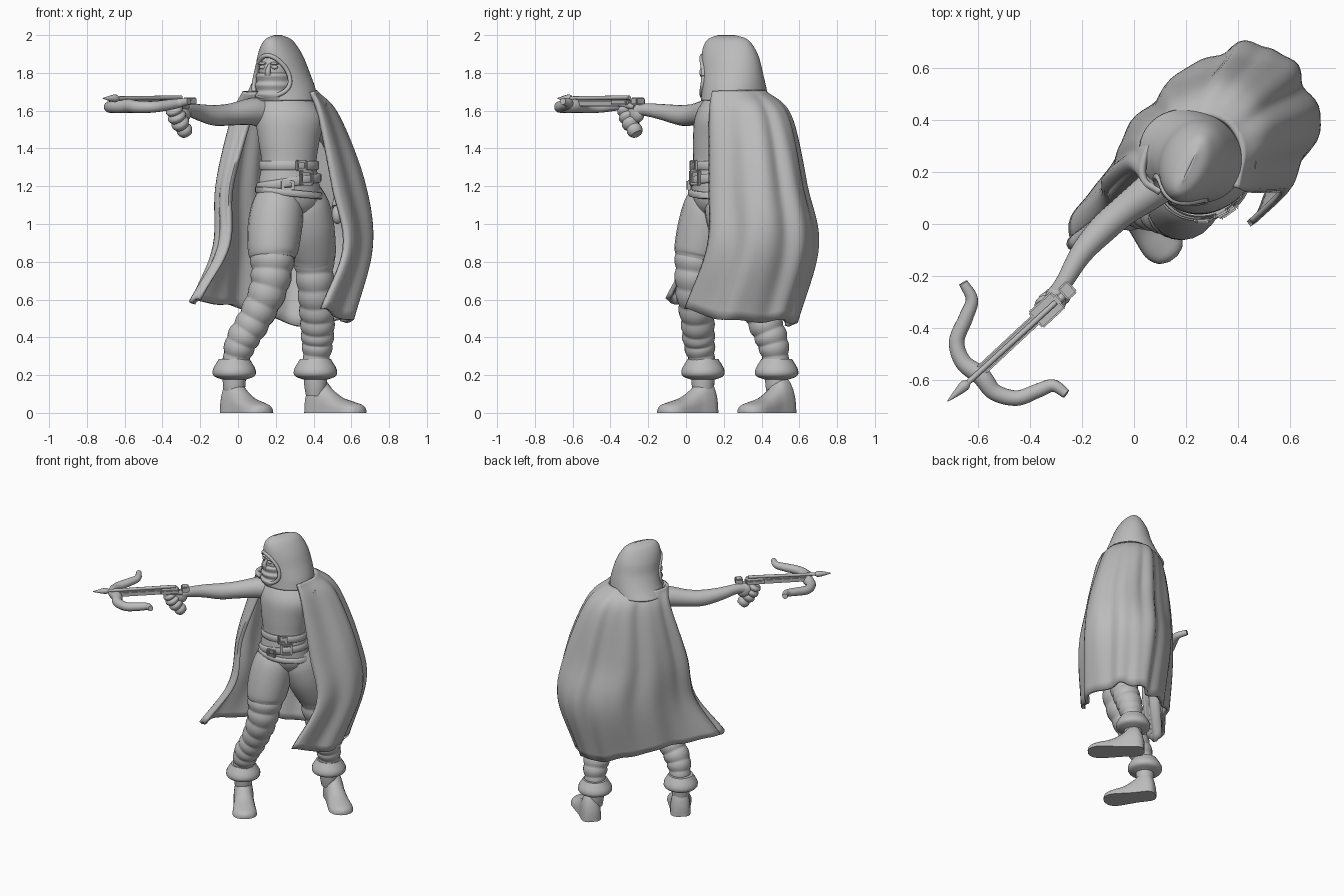
import bpy, bmesh
from math import sin, cos, pi, radians
from mathutils import Vector, Matrix

if "Cube" in bpy.data.objects:
    bpy.data.objects.remove(bpy.data.objects["Cube"])

grey = bpy.data.materials.new("stone grey")
grey.use_nodes = True
tone = (0.5, 0.5, 0.5, 1)
grey.diffuse_color = tone
grey.node_tree.nodes["Principled BSDF"].inputs["Base Color"].default_value = tone


def spline(points, n):
    """Smooth curve through points of any dimension, n steps per span."""
    p = [Vector(q) for q in points]
    p = [p[0] * 2 - p[1]] + p + [p[-1] * 2 - p[-2]]
    out = []
    for a, b, c, d in zip(p, p[1:], p[2:], p[3:]):
        for i in range(n):
            t = i / n
            out.append((b * 2 + (c - a) * t + (a * 2 - b * 5 + c * 4 - d) * t**2
                        + (b * 3 - a - c * 3 + d) * t**3) / 2)
    return out + [p[-2]]


def finish(name, bm, angle=50):
    bmesh.ops.recalc_face_normals(bm, faces=bm.faces)
    mesh = bpy.data.meshes.new(name)
    bm.to_mesh(mesh)
    bm.free()
    obj = bpy.data.objects.new(name, mesh)
    bpy.context.collection.objects.link(obj)
    mesh.materials.append(grey)
    bpy.ops.object.select_all(action='DESELECT')
    obj.select_set(True)
    bpy.context.view_layer.objects.active = obj
    bpy.ops.object.shade_smooth_by_angle(angle=radians(angle))
    return obj


def skin(name, rings, closed=True, cap=True, drop=None, angle=50):
    """Join rings of points into a surface; drop(i, j) leaves out a face."""
    bm = bmesh.new()
    grid = [[bm.verts.new(p) for p in ring] for ring in rings]
    m = len(grid[0])
    for i in range(len(grid) - 1):
        for j in range(m if closed else m - 1):
            k = (j + 1) % m
            if not (drop and drop(i, j)):
                bm.faces.new((grid[i][j], grid[i][k], grid[i + 1][k], grid[i + 1][j]))
    if closed and cap:
        bm.faces.new(grid[0])
        bm.faces.new(grid[-1])
    return finish(name, bm, angle)


def limb(name, points, n=6, wraps=0, depth=0.0, sides=20):
    """Round tube through (x, y, z, radius) points, with optional wound bands."""
    path = spline(points, n)
    rings = []
    ref = Vector((.62, -.71, .33))
    for i, p in enumerate(path):
        a, b = path[max(i - 1, 0)], path[min(i + 1, len(path) - 1)]
        d = (b - a).xyz.normalized()
        ref = (ref - d * ref.dot(d)).normalized()
        other = d.cross(ref)
        u = i / (len(path) - 1)
        rad = p.w * (1 - depth + 2 * depth * abs(sin(pi * u * wraps)))
        rings.append([p.xyz + (ref * cos(t) + other * sin(t)) * rad
                      for t in (2 * pi * j / sides for j in range(sides))])
    return skin(name, rings)


def oval(row, t, yaw):
    x, y, z, rx, ry = row
    a, b = rx * cos(t), ry * sin(t)
    return Vector((x + a * cos(yaw) - b * sin(yaw), y + a * sin(yaw) + b * cos(yaw), z))


def loft(name, rows, yaw, n=6, sides=40, cap=True, drop=None):
    rings = [[oval(r, 2 * pi * j / sides, yaw) for j in range(sides)] for r in spline(rows, n)]
    return skin(name, rings, cap=cap, drop=drop)


def ball(name, at, size, yaw=0.0):
    bm = bmesh.new()
    bmesh.ops.create_uvsphere(bm, u_segments=24, v_segments=16, radius=1)
    bm.transform(Matrix.Translation(at) @ Matrix.Rotation(yaw, 4, 'Z') @ Matrix.Diagonal((*size, 1)))
    return finish(name, bm)


def block(name, at, size, yaw, bevel=0.006):
    bm = bmesh.new()
    bmesh.ops.create_cube(bm, size=1)
    bm.transform(Matrix.Translation(at) @ Matrix.Rotation(yaw, 4, 'Z') @ Matrix.Diagonal((*size, 1)))
    bmesh.ops.bevel(bm, geom=bm.edges[:], offset=bevel, segments=2, affect='EDGES')
    return finish(name, bm)


def solidify(obj, thickness, offset):
    mod = obj.modifiers.new("thickness", 'SOLIDIFY')
    mod.thickness, mod.offset = thickness, offset


# Torso, tunic hem and belts, turned slightly to the left
turn = 0.3
loft("torso", [(.28, .18, 1.02, .08, .07), (.28, .17, 1.1, .155, .12), (.27, .16, 1.2, .165, .13),
               (.27, .16, 1.32, .148, .12), (.27, .17, 1.44, .165, .13), (.275, .19, 1.56, .185, .14),
               (.26, .2, 1.64, .15, .115), (.23, .21, 1.7, .08, .08), (.22, .21, 1.75, .06, .06)], turn)


def belt(name, z, width, rx, ry, tilt):
    rings = []
    for dr, dz in ((-.02, -width), (.004, -width), (.01, -width * .7), (.01, width * .7),
                   (.004, width), (-.02, width)):
        ring = [oval((.27, .16, z + dz, rx + dr, ry + dr), 2 * pi * j / 48, turn) for j in range(48)]
        rings.append([p + Vector((0, 0, tilt * (p.x - .27))) for p in ring])
    skin(name, rings, cap=False)


def buckle(name, angle, z, w, h, rx, ry):
    c = oval((.27, .16, z, rx + .01, ry + .01), angle, turn)
    yaw = angle + pi / 2 + turn
    side = Vector((cos(yaw), sin(yaw), 0))
    for s in (-1, 1):
        block(name + "_side", c + side * s * w, (.016, .022, 2 * h + .016), yaw)
        block(name + "_bar", c + Vector((0, 0, s * h)), (2 * w, .022, .016), yaw)


belt("upper_belt", 1.31, .024, .152, .123, 0)
belt("lower_belt", 1.22, .024, .164, .13, .15)
belt("tunic_hem", 1.165, .018, .172, .136, -.1)
buckle("upper_buckle", -1.4, 1.31, .026, .022, .155, .126)
buckle("middle_buckle", -1.25, 1.245, .035, .034, .166, .132)
buckle("lower_buckle", -1.85, 1.205, .027, .02, .166, .132)

# Legs: trousers, wound wraps, ankle cuffs and shoes
legs = {
    "right": ([(.225, .15, 1.17, .11), (.21, .125, 1.09, .137), (.195, .1, .98, .144),
               (.185, .07, .86, .134), (.185, .06, .815, .118)],
              [(.185, .06, .84, .118), (.165, .045, .67, .1), (.09, .06, .5, .088),
               (.015, .07, .37, .082), (-.02, .09, .24, .062)], (-.062, .15), -53, .355),
    "left": ([(.33, .2, 1.17, .11), (.35, .23, 1.09, .135), (.375, .26, .98, .135),
              (.395, .31, .86, .124), (.4, .33, .8, .112)],
             [(.4, .325, .84, .11), (.41, .35, .66, .094), (.42, .41, .5, .09),
              (.42, .46, .37, .082), (.41, .48, .24, .062)], (.375, .555), -42, .38)}
for side, (thigh, shin, heel, heading, length) in legs.items():
    limb(side + "_trouser", thigh)
    limb(side + "_leg_wrap", shin, 20, 8, .045)
    x, y = shin[-1][:2]
    limb(side + "_ankle_cuff", [(x, y, .175, .06), (x, y, .195, .108), (x, y, .23, .113), (x, y, .285, .082)])
    limb(side + "_ankle", [(x, y, .25, .064), (x, y, .15, .06), (x, y, .09, .05)])
    ahead = Vector((cos(radians(heading)), sin(radians(heading)), 0))
    across = Vector((-ahead.y, ahead.x, 0))
    rings = []
    for s, w, h in spline([(0, .03, .07), (.04, .053, .13), (.12, .066, .185), (.25, .068, .185), (.38, .068, .135),
                           (.58, .076, .085), (.8, .082, .06), (.94, .06, .045), (1, .02, .025)], 4):
        c = Vector((*heel, 0)) + ahead * s * length
        rings.append([c + across * w * cos(t) + Vector((0, 0, h * max(0, sin(t)) ** .8))
                      for t in (2 * pi * j / 24 for j in range(24))])
    skin(side + "_shoe", rings)

# Aiming arm with gripping fist, and resting arm beneath the cape
limb("right_arm", [(.17, .22, 1.58, .088), (.08, .14, 1.595, .073), (-.04, .05, 1.58, .058), (-.12, -.02, 1.575, .055),
                   (-.2, -.11, 1.59, .044), (-.26, -.21, 1.605, .034), (-.29, -.26, 1.6, .034)])
limb("left_arm", [(.4, .25, 1.6, .08), (.5, .32, 1.45, .062), (.55, .34, 1.3, .055),
                  (.55, .3, 1.16, .042), (.53, .25, 1.08, .036)])
ball("left_hand", (.525, .24, 1.05), (.03, .036, .05))
ball("right_palm", (-.295, -.265, 1.585), (.055, .035, .05), radians(45))
limb("right_fingers", [(-.345, -.325, 1.62, .04), (-.315, -.3, 1.55, .045), (-.27, -.26, 1.475, .035)], 20, 4, .12)
limb("right_thumb", [(-.27, -.27, 1.62, .016), (-.32, -.33, 1.635, .02), (-.36, -.35, 1.63, .012)])

# Crossbow: stock, grip housing, curled bow and bolt
aim = radians(43)
block("crossbow_stock", (-.44, -.425, 1.64), (.42, .045, .035), aim)
block("crossbow_housing", (-.335, -.33, 1.645), (.12, .085, .03), aim)
block("crossbow_butt", (-.255, -.255, 1.65), (.05, .06, .04), aim)
limb("crossbow_bow", [(-.655, -.225, 1.65, .018), (-.622, -.29, 1.64, .024), (-.645, -.36, 1.63, .028),
                      (-.68, -.45, 1.62, .03), (-.655, -.53, 1.62, .033), (-.585, -.585, 1.625, .037),
                      (-.535, -.645, 1.62, .033), (-.45, -.668, 1.62, .03), (-.37, -.64, 1.63, .028),
                      (-.31, -.62, 1.64, .024), (-.26, -.652, 1.65, .018)], 8, sides=14)
limb("bolt_shaft", [(-.3, -.3, 1.67, .011), (-.65, -.62, 1.665, .011)], sides=10)
limb("bolt_head", [(-.635, -.607, 1.665, .012), (-.65, -.62, 1.665, .021), (-.68, -.648, 1.665, .014),
                   (-.715, -.68, 1.665, .002)], 3, sides=10)

# Hood turned toward the aim, with a narrow crest and a rolled brim
look = -.45
hood_rows = [(.22, .26, 1.655, .205, .175), (.235, .255, 1.72, .175, .17), (.235, .245, 1.8, .14, .167),
             (.225, .235, 1.88, .114, .16), (.217, .225, 1.94, .084, .142), (.213, .22, 1.98, .05, .11),
             (.21, .215, 2.0, .002, .05)]
steps, sides = 8, 96
fine = spline(hood_rows, steps)
spread, mid, tall = .74, 1.782, .11


def in_face(i, j):
    t = 2 * pi * (j + .5) / sides - 1.5 * pi
    return (t / spread) ** 2 + ((fine[i][2] - mid) / tall) ** 2 < 1


hood = loft("hood", hood_rows, look, steps, sides, drop=in_face, cap=False)
solidify(hood, .02, -1)
brim = []
for k in range(33):
    t = 2 * pi * k / 32
    z = mid + tall * sin(t)
    row = min(fine, key=lambda r: abs(r[2] - z))
    p = oval((row[0], row[1], z, row[3], row[4]), 1.5 * pi + spread * cos(t), look)
    brim.append((*p, .012))
limb("hood_brim", brim, 3, sides=10)

# Head with eyes and nose, and a pleated face scarf
ball("head", (.205, .2, 1.81), (.09, .112, .13), look)
face = (.205, .2, 0, .09, .108)
for s in (-1, 1):
    p = oval(face, 1.5 * pi + s * .4, look)
    ball("eye", (p.x, p.y, 1.83), (.019, .012, .011), look)
    ball("brow", (p.x, p.y, 1.85), (.026, .014, .008), look)
limb("nose", [(.168, .1, 1.845, .008), (.158, .085, 1.81, .014), (.16, .092, 1.79, .018)])
loft("face_scarf", [(.2, .2, 1.8, .088, .118), (.2, .2, 1.785, .1, .128), (.2, .2, 1.755, .096, .118),
                    (.2, .2, 1.735, .106, .128), (.2, .2, 1.705, .1, .118), (.2, .2, 1.685, .115, .13),
                    (.21, .2, 1.65, .11, .115)], look)

# Cape: a spline sheet from collar to hem, with folds growing downward
collar = [(.1, .12), (.04, .17), (.05, .27), (.12, .35), (.21, .4), (.3, .41), (.37, .37), (.41, .28), (.39, .14)]
shoulder = [(.07, .18), (-.01, .21), (.01, .31), (.11, .42), (.24, .51), (.38, .54), (.48, .46), (.52, .32), (.43, .13)]
waist = [(-.03, .1), (-.095, .14), (-.05, .28), (.08, .46), (.28, .58), (.46, .62), (.6, .53), (.655, .34), (.5, .13)]
knee = [(-.05, .04), (-.11, .07), (-.06, .26), (.1, .49), (.31, .64), (.5, .675), (.63, .56), (.695, .35), (.56, .12)]
hem = [(-.2, -.1), (-.25, -.04), (-.1, .2), (.09, .42), (.3, .54), (.45, .565), (.55, .46), (.59, .23), (.44, .0)]
hem_height = [.6, .585, .58, .53, .47, .48, .49, .49, .55]
columns = []
for c in range(len(hem)):
    heights = (1.7, 1.57, 1.2, .88, hem_height[c])
    columns.append([(*row[c], z) for row, z in zip((collar, shoulder, waist, knee, hem), heights)])
lines = [spline(col, 8) for col in columns]
rows = [spline(ring, 10) for ring in zip(*lines)]
for i, ring in enumerate(rows):
    grow = min(1, i / 14)
    base = [p.copy() for p in ring]
    for j in range(1, len(ring) - 1):
        along = base[j + 1] - base[j - 1]
        out = Vector((-along.y, along.x, 0)).normalized()
        u = j / (len(ring) - 1)
        fold = sin(u * 46 + .6 * sin(i * .12)) + .5 * sin(u * 77 + 1 + i * .04)
        ring[j] = base[j] + out * fold * .011 * grow
        ring[j].z += .01 * sin(u * 46) * (i / len(rows)) ** 4
cape = skin("cape", rows, closed=False, angle=80)
solidify(cape, .024, 0)
